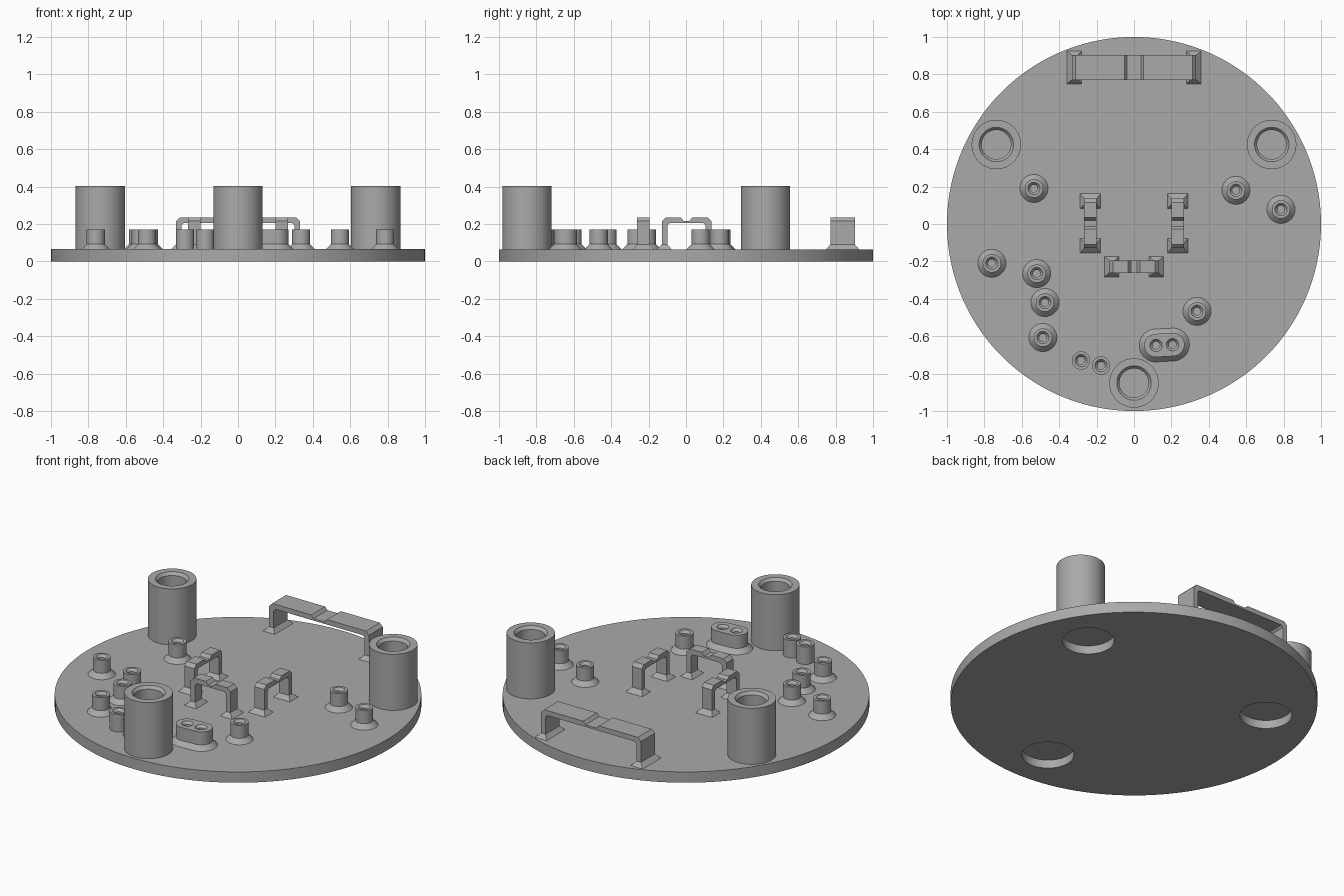
import bpy, bmesh, math
from mathutils import Matrix, Vector

cube = bpy.data.objects.get("Cube")
if cube:
    bpy.data.objects.remove(cube)

grey = bpy.data.materials.new("plain grey")
grey.use_nodes = True
GREY = (0.4, 0.4, 0.4, 1)
grey.diffuse_color = GREY
grey.node_tree.nodes["Principled BSDF"].inputs["Base Color"].default_value = GREY

TOP = 0.065      # upper face of the plate
SINK = TOP - 0.005


def finish(bm, name):
    bmesh.ops.recalc_face_normals(bm, faces=bm.faces)
    mesh = bpy.data.meshes.new(name)
    bm.to_mesh(mesh)
    bm.free()
    obj = bpy.data.objects.new(name, mesh)
    bpy.context.collection.objects.link(obj)
    mesh.materials.append(grey)
    return obj


def smooth(obj):
    bpy.ops.object.select_all(action='DESELECT')
    obj.select_set(True)
    bpy.context.view_layer.objects.active = obj
    bpy.ops.object.shade_smooth_by_angle(angle=math.radians(25))


def loft(bm, rings):
    """Skin closed rings of points and cap both ends."""
    rings = [[bm.verts.new(p) for p in ring] for ring in rings]
    n = len(rings[0])
    for a, b in zip(rings, rings[1:]):
        for i in range(n):
            j = (i + 1) % n
            bm.faces.new((a[i], a[j], b[j], b[i]))
    bm.faces.new(rings[0])
    bm.faces.new(rings[-1])


def lathe(name, profile, x=0, y=0, sides=48, stretch=0, tilt=0):
    """Turn a (radius, z) profile; stretch pulls the circle into a slot shape."""
    rings = []
    for r, z in profile:
        ring = []
        for i in range(sides):
            a = 2 * math.pi * (i + 0.5) / sides
            ring.append((r * math.cos(a) + math.copysign(stretch, math.cos(a)),
                         r * math.sin(a), z))
        rings.append(ring)
    bm = bmesh.new()
    loft(bm, rings)
    bmesh.ops.transform(bm, verts=bm.verts, matrix=Matrix.Translation((x, y, 0)) @ Matrix.Rotation(tilt, 4, 'Z'))
    return finish(bm, name)


def cut(obj, cutters):
    bpy.context.view_layer.objects.active = obj
    for c in cutters:
        mod = obj.modifiers.new("cut", 'BOOLEAN')
        mod.object = c
        mod.solver = 'EXACT'
        bpy.ops.object.modifier_apply(modifier=mod.name)
        bpy.data.objects.remove(c)


# Round plate with three shallow recesses underneath
angles = [math.radians(a) for a in (30, 150, 270)]
plate = lathe("base_plate", [(1, 0), (1, TOP)], sides=128)
cut(plate, [lathe("recess_cutter", [(0.142, -0.05), (0.142, 0.05)],
                  0.73 * math.cos(a), 0.73 * math.sin(a)) for a in angles])
smooth(plate)

# Tall hollow standoffs
for a in angles:
    smooth(lathe("standoff", [(0.132, SINK), (0.132, 0.402), (0.092, 0.402), (0.078, 0.385),
                              (0.078, TOP + 0.001)],
                 0.85 * math.cos(a), 0.85 * math.sin(a), sides=64))

# Small hollow posts, most with a flared foot
hole = [(0.033, 0.17), (0.02, 0.155), (0.02, TOP + 0.001)]
flared = [(0.075, SINK), (0.075, TOP), (0.049, 0.092), (0.049, 0.17)] + hole
straight = [(0.049, SINK), (0.049, 0.17)] + hole
for x, y in [(-0.535, 0.19), (0.545, 0.18), (0.786, 0.078), (-0.76, -0.21),
             (-0.52, -0.265), (-0.476, -0.42), (-0.487, -0.607), (0.337, -0.467)]:
    smooth(lathe("flared_post", flared, x, y))
for x, y in [(-0.283, -0.73), (-0.176, -0.757)]:
    smooth(lathe("plain_post", straight, x, y))

# Slot-shaped double post
tilt = math.radians(3)
double = lathe("double_post", [(0.088, SINK), (0.088, TOP), (0.062, 0.092), (0.062, 0.17)],
               0.162, -0.647, stretch=0.046, tilt=tilt)
bore = [(0.046, 0.183)] + hole
cut(double, [lathe("bore_cutter", bore, 0.162 + s * 0.044, -0.647 + s * 0.002)
             for s in (-1, 1)])
smooth(double)


def bracket(name, x, y, half_len, half_wid, notch, turn=0):
    """Bridge with bevelled corners, a notch in the top and flared feet."""
    under, top, t = 0.205, 0.235, 0.03
    side = [(half_len - t, SINK), (half_len, SINK), (half_len, top - 0.02),
            (half_len - 0.02, top), (notch + 0.015, top), (notch, top - 0.018)]
    inner = [(half_len - t, under - 0.012), (half_len - t - 0.012, under)]
    right = side + []
    left = [(-px, pz) for px, pz in reversed(side)]
    outline = right + left + [(-px, pz) for px, pz in inner] + list(reversed(inner))
    bm = bmesh.new()
    loft(bm, [[(px, s * half_wid, pz) for px, pz in outline] for s in (-1, 1)])
    # flared feet
    for s in (-1, 1):
        rings = []
        for grow, z in ((1, SINK), (1, TOP), (0, 0.09)):
            lo, hi = half_len - t - 0.022 * grow, half_len + 0.027 * grow
            w = half_wid + 0.022 * grow
            rings.append([(s * lo, -w, z), (s * hi, -w, z), (s * hi, w, z), (s * lo, w, z)])
        loft(bm, rings)
    bmesh.ops.transform(bm, verts=bm.verts, matrix=Matrix.Translation((x, y, 0)) @ Matrix.Rotation(turn, 4, 'Z'))
    return finish(bm, name)


bracket("long_bracket", 0, 0.837, 0.332, 0.066, 0.037)
bracket("front_bracket", 0, -0.228, 0.132, 0.033, 0.016)
for side, x in (("left", 0.233), ("right", -0.233)):
    bracket(side + "_bracket", x, 0.003, 0.132, 0.033, 0.016, math.pi / 2)
